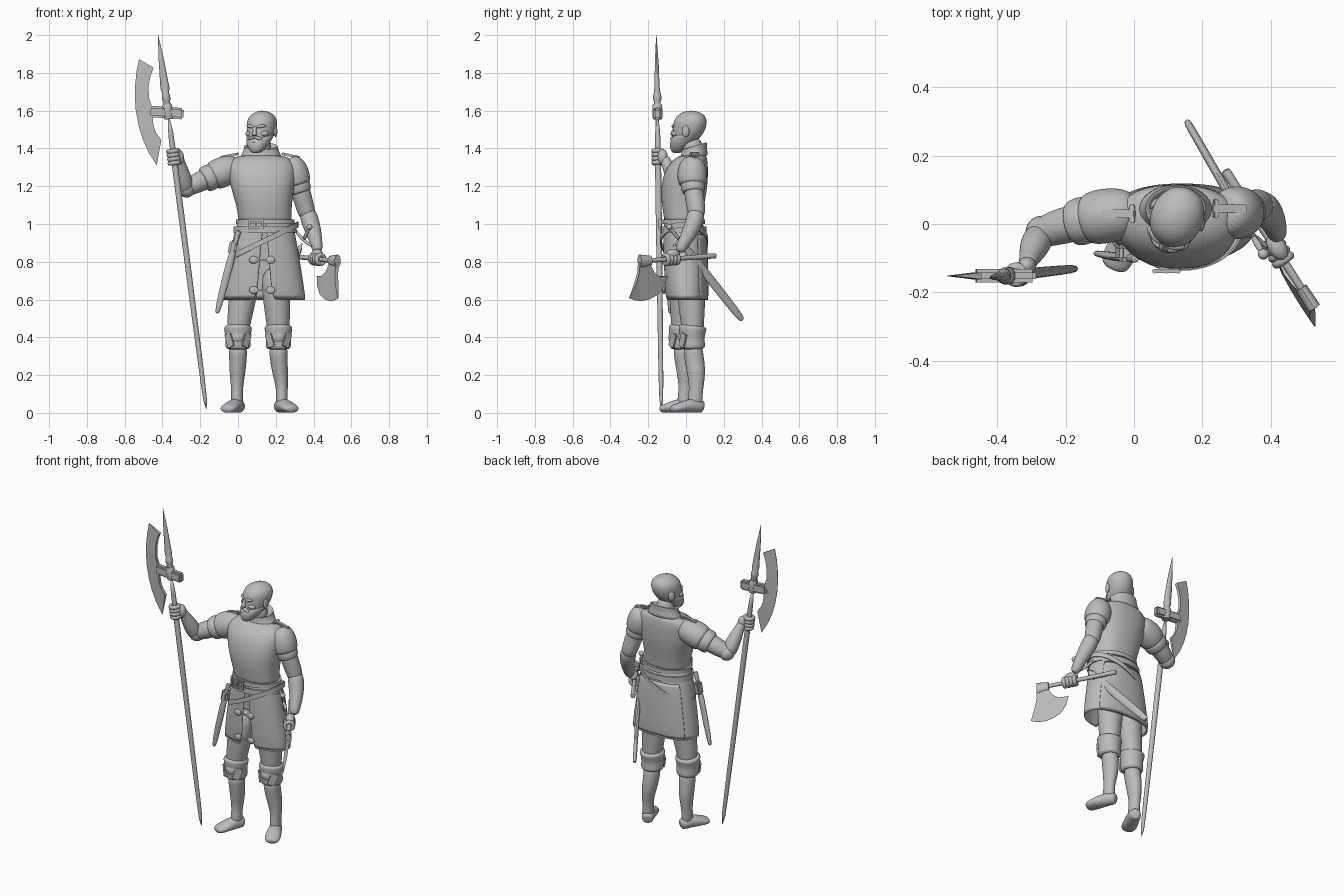
import bpy, bmesh, math
from mathutils import Vector, Matrix

if "Cube" in bpy.data.objects:
    bpy.data.objects.remove(bpy.data.objects["Cube"])

steel = bpy.data.materials.new("plain_grey")
steel.diffuse_color = (0.5, 0.5, 0.5, 1)
steel.use_nodes = True
steel.node_tree.nodes["Principled BSDF"].inputs["Base Color"].default_value = steel.diffuse_color
V = Vector


def finish(name, bm, M=None, sub=0, solid=0):
    bmesh.ops.recalc_face_normals(bm, faces=bm.faces[:])
    me = bpy.data.meshes.new(name)
    bm.to_mesh(me)
    bm.free()
    ob = bpy.data.objects.new(name, me)
    bpy.context.collection.objects.link(ob)
    me.materials.append(steel)
    if M:
        ob.matrix_world = M
    if solid:
        m = ob.modifiers.new("solid", 'SOLIDIFY')
        m.thickness, m.offset = solid, -1
    if sub:
        ob.modifiers.new("sub", 'SUBSURF').levels = sub
        ob.modifiers["sub"].render_levels = sub
    return ob


def skin(bm, rings, closed=True, caps=True):
    rows = [[bm.verts.new(p) for p in r] for r in rings]
    n = len(rows[0])
    for a, b in zip(rows, rows[1:]):
        for i in range(n if closed else n - 1):
            j = (i + 1) % n
            bm.faces.new((a[i], a[j], b[j], b[i]))
    if caps and closed:
        bm.faces.new(rows[0])
        bm.faces.new(rows[-1])


def tube(name, pts, n=16, sub=2):
    """Round or oval tube through (x, y, z, radius_side[, radius_up])."""
    P = [V(p[:3]) for p in pts]
    d = (P[-1] - P[0]).normalized()
    ref = V((0, 0, 1)) if abs(d.z) < 0.75 else V((0, -1, 0))
    rings = []
    for i, p in enumerate(pts):
        t = (P[min(i + 1, len(P) - 1)] - P[max(i - 1, 0)]).normalized()
        s = t.cross(ref).normalized()
        u = s.cross(t)
        a, b = p[3], p[-1]
        rings.append([P[i] + s * a * math.cos(k * math.tau / n) + u * b * math.sin(k * math.tau / n) for k in range(n)])
    bm = bmesh.new()
    skin(bm, rings)
    return finish(name, bm, sub=sub)


def loft(name, rings, n=32, e=2.3, tilt=0, a0=0, a1=360, M=None, sub=1, solid=0, gap=0):
    """Stack of rounded ovals (cx, cy, z, rx, ry); angles start at the front."""
    out = []
    full = a1 - a0 == 360 and not gap
    for k, (cx, cy, z, rx, ry) in enumerate(rings):
        g = gap * k / (len(rings) - 1)
        r = []
        for i in range(n):
            f = i / (n if full else n - 1)
            t = math.radians(a0 + g + (a1 - a0 - 2 * g) * f - 90)
            c, s = math.cos(t), math.sin(t)
            x = rx * math.copysign(abs(c) ** (2 / e), c)
            y = ry * math.copysign(abs(s) ** (2 / e), s)
            r.append((cx + x, cy + y, z + tilt * y))
        out.append(r)
    bm = bmesh.new()
    skin(bm, out, full, caps=not solid)
    return finish(name, bm, M, sub, solid)


def band(name, cx, cy, z, rx, ry, h, t=0.01, slope=0):
    """Belt around an oval, sloped along x."""
    bm = bmesh.new()
    prof = [(0, -h / 2), (t, -h / 2), (t, h / 2), (0, h / 2), (0, -h / 2)]
    rings = [[(cx + (rx + o) * math.cos(k * math.tau / 48), cy + (ry + o) * math.sin(k * math.tau / 48),
               z + v + slope * rx * math.cos(k * math.tau / 48)) for k in range(48)] for o, v in prof]
    skin(bm, rings, caps=False)
    bmesh.ops.remove_doubles(bm, verts=bm.verts[:], dist=1e-5)
    return finish(name, bm)


def ball(name, loc, r, M=None, rot=None):
    bm = bmesh.new()
    T = Matrix.Translation(loc) @ (rot or Matrix()) @ Matrix.Diagonal((*r, 1))
    bmesh.ops.create_uvsphere(bm, u_segments=20, v_segments=12, radius=1, matrix=T)
    return finish(name, bm, M)


def box(name, loc, size, rot=None):
    bm = bmesh.new()
    bmesh.ops.create_cube(bm, size=1, matrix=Matrix.Translation(loc) @ (rot or Matrix()) @ Matrix.Diagonal((*size, 1)))
    bmesh.ops.bevel(bm, geom=bm.edges[:], offset=min(size) * 0.25, segments=2, affect='EDGES')
    return finish(name, bm)


def blade(name, outer, inner, origin, u, thick, w=(0, 0, 1)):
    """Blade of quads between a sharp outer and a thick inner line (u, z)."""
    o, u, w = V(origin), V(u).normalized(), V(w)
    nrm = u.cross(w).normalized()
    at = lambda p, t: o + u * p[0] + w * p[1] + nrm * t
    bm = bmesh.new()
    skin(bm, [[at(a, .001), at(b, thick), at(b, -thick), at(a, -.001)] for a, b in zip(outer, inner)])
    return finish(name, bm)


def fist(name, c, axis, palm, gap=0.021):
    """Fingers curled around a handle, plus the palm."""
    axis = V(axis).normalized()
    R = axis.to_track_quat('Z', 'Y').to_matrix().to_4x4()
    for i in range(4):
        M = Matrix.Translation(V(c) + axis * gap * (i - 1.5)) @ R
        bm = bmesh.new()
        skin(bm, [[((.024 + .012 * math.cos(b)) * math.cos(a), (.024 + .012 * math.cos(b)) * math.sin(a), .0125 * math.sin(b))
                   for b in [j * math.tau / 10 for j in range(10)]] for a in [k * math.tau / 20 for k in range(21)]], caps=False)
        finish(name + "_finger", bm, M)
    ball(name + "_palm", V(c) + V(palm), (.027, .027, .042), rot=R)


def turn(a, axis):
    return Matrix.Rotation(a, 4, axis)


# torso, collar and neck
loft("breastplate", [(.145, -.015, 1.0, .148, .106), (.143, -.015, 1.035, .14, .1), (.137, -.017, 1.1, .147, .113),
     (.13, -.01, 1.2, .17, .125), (.125, .002, 1.28, .182, .115), (.122, .015, 1.325, .178, .1),
     (.122, .03, 1.352, .15, .08), (.122, .04, 1.368, .09, .065)])
loft("collar", [(.122, .037, 1.33, .12, .085), (.122, .038, 1.36, .107, .076), (.122, .042, 1.385, .094, .068),
     (.122, .044, 1.402, .09, .067), (.122, .044, 1.414, .09, .067), (.122, .044, 1.414, .08, .058), (.122, .044, 1.39, .07, .052)], tilt=.3, e=2)
tube("neck", [(.122, .04, 1.33, .06), (.122, .03, 1.47, .056)])
for x, y, a, s in ((-.045, .03, -.2, 1), (.28, .045, .2, -1)):
    box("shoulder_strap", (x, y, 1.362), (.1, .024, .014), turn(a, 'Y'))
    box("strap_buckle", (x + s * .04, y, 1.37), (.016, .055, .014), turn(a, 'Y'))

# bald bearded head, turned to the side
H = Matrix.Translation((.125, .018, 1.503)) @ turn(math.radians(-24), 'Z')
loft("head", [(0, -.045, -.1, .03, .03), (0, -.035, -.075, .055, .06), (0, -.015, -.04, .069, .078), (0, 0, 0, .076, .089),
     (0, .005, .04, .079, .091), (0, .01, .07, .066, .077), (0, .01, .09, .038, .046), (0, .01, .097, .01, .012)],
     n=24, e=2.1, M=H, sub=2)
loft("beard", [(0, -.075, -.128, .018, .018), (0, -.068, -.115, .038, .036), (0, -.05, -.085, .058, .06), (0, -.038, -.06, .067, .064),
     (0, -.02, -.04, .071, .068), (0, 0, -.02, .073, .06)], n=24, e=2.2, M=H)
tube_nose = loft("nose", [(0, -.09, -.038, .012, .008), (0, -.092, -.032, .017, .018), (0, -.09, -.022, .013, .019),
                          (0, -.083, 0, .009, .015), (0, -.078, .02, .011, .012)], n=12, e=2, M=H)
ball("lower_lip", (0, -.092, -.069), (.018, .013, .006), H)
for s in (-1, 1):
    ball("ear", (s * .076, .012, -.012), (.009, .02, .03), H, turn(s * .25, 'Z'))
    ball("brow", (s * .03, -.075, .014), (.028, .014, .009), H, turn(s * .35, 'Z') @ turn(s * -.15, 'Y'))
    ball("cheek", (s * .04, -.06, -.025), (.026, .024, .016), H)
    ball("moustache", (s * .02, -.084, -.05), (.027, .018, .01), H, turn(s * .4, 'Z') @ turn(s * .35, 'Y'))

# skirt, open at the front, with a back panel
SK = [(.145, -.015, 1.03, .14, .1), (.14, -.01, .95, .163, .112), (.14, -.005, .8, .188, .115), (.14, .002, .59, .223, .112)]
loft("skirt", SK, n=48, gap=8, solid=.012)
loft("skirt_back_panel", [(a, b, c, d + .007, e + .007) for a, b, c, d, e in SK[1:]], a0=125, a1=235, n=20, solid=.01)
for z, y in ((.81, -.125), (.65, -.12)):
    box("clasp_bar", (.128, y, z), (.1, .008, .012))
    for s in (-1, 1):
        ball("clasp_end", (.128 + s * .045, y + .003, z), (.024, .009, .02))

# belts and buckle
band("waist_rim", .145, -.015, 1.012, .141, .101, .025, .014)
band("waist_belt", .143, -.013, .97, .159, .113, .034, .008)
band("sling_belt", .138, -.01, .91, .174, .12, .03, .007, .5)
for dz in (-.02, .02):
    box("buckle_bar", (.095, -.137, 1.0 + dz), (.08, .012, .012))
for dx in (-.035, 0, .035):
    box("buckle_post", (.095 + dx, -.138, 1.0), (.012, .014, .06))

# legs, knee guards and boots
for side, hx, kx, ax, ky, ay, tx, ty in (("right", .035, .0, -.005, -.018, -.005, -.058, -.13), ("left", .2, .214, .232, .035, .05, .06, -.13)):
    tube(side + "_thigh", [(hx, ky * .5 + .01, .78, .08), (hx * .8 + kx * .2, ky * .8, .62, .077), (kx, ky, .46, .061), (kx, ky, .38, .055)])
    tube(side + "_knee_guard", [(kx, ky + .003, .465, .06), (kx, ky, .465, .077), (kx, ky, .44, .074), (kx, ky - .004, .4, .066),
                                (kx, ky, .36, .067), (kx, ky, .335, .066), (kx, ky, .335, .05)], n=20)
    ball(side + "_knee_cap", (kx, ky - .05, .4), (.036, .026, .035))
    for s in (-1, 1):
        box(side + "_knee_wing", (kx + s * .045, ky - .052, .385), (.045, .01, .075), turn(s * .7, 'Z') @ turn(s * .35, 'Y'))
    tube(side + "_boot_shaft", [(kx, ky, .36, .054), (kx, ky + .006, .3, .047, .052), (kx * .6 + ax * .4, ky * .6 + ay * .4 + .012, .23, .045, .052),
                                (ax, ay + .006, .15, .034, .04), (ax, ay, .1, .03, .037), (ax, ay - .002, .03, .036, .044)])
    F = [(-.32, .03, .022, .028), (-.22, .034, .036, .032), (.1, .04, .04, .04), (.45, .033, .046, .034), (.8, .024, .048, .024), (1, .018, .032, .016)]
    tube(side + "_foot", [(ax + tx * f, ay + ty * f, z, a, z) for f, z, a, b in F])

# raised arm holding the polearm
tube("right_pauldron", [(.01, .03, 1.29, .055), (-.03, .03, 1.292, .076), (-.08, .025, 1.277, .082), (-.13, .015, 1.253, .079), (-.14, .013, 1.248, .06)], n=20)
tube("right_pauldron_lame", [(-.11, .02, 1.262, .065), (-.15, .01, 1.246, .073), (-.178, .0, 1.234, .068), (-.184, -.001, 1.231, .055)], n=20)
tube("right_upper_arm", [(-.1, .02, 1.27, .055), (-.19, 0, 1.23, .056), (-.25, -.018, 1.2, .05), (-.285, -.03, 1.185, .04)])
ball("right_elbow", (-.272, -.026, 1.187), (.046, .05, .047))
tube("right_forearm", [(-.272, -.03, 1.17, .04), (-.285, -.05, 1.22, .047), (-.297, -.078, 1.275, .04), (-.308, -.105, 1.325, .028), (-.315, -.12, 1.36, .026)])
fist("right_hand", (-.341, -.148, 1.355), (-.129, -.0135, 1), (.028, .025, 0))

# lowered arm holding the hand axe
tube("left_pauldron", [(.26, .04, 1.335, .05), (.283, .035, 1.312, .072), (.299, .032, 1.265, .081), (.314, .034, 1.213, .075), (.317, .034, 1.203, .06)], n=20)
tube("left_pauldron_lame", [(.305, .034, 1.24, .06), (.32, .036, 1.2, .066), (.33, .04, 1.172, .062), (.332, .04, 1.165, .05)], n=20)
tube("left_upper_arm", [(.305, .03, 1.27, .05), (.335, .042, 1.16, .053), (.358, .055, 1.08, .049), (.373, .058, 1.03, .044)])
tube("left_forearm", [(.362, .058, 1.08, .044), (.38, .048, 1.02, .049), (.4, .022, .96, .043), (.415, -.01, .9, .033), (.422, -.04, .85, .028)])
A0, A1 = V((.265, .16, .832)), V((.53, -.25, .802))
AD = (A1 - A0).normalized()
fist("left_hand", A0 + AD * .285, AD, (0, .01, .026))

# hand axe
tube("axe_handle", [(*A0, .017), (*(A0 + AD * .02), .014), (*(A0 + AD * .25), .012), (*A1, .014)], n=12, sub=1)
tube("axe_socket", [(*(A1 - AD * .075), .018, .026), (*(A1 - AD * .005), .02, .036)], n=12, sub=0)
E = [(-.3, .607), (-.27, .596), (-.235, .592), (-.19, .602), (-.145, .628), (-.115, .668), (-.095, .725)]
I = [(-.27, .68), (-.252, .74), (-.248, .795), (-.225, .8), (-.195, .795), (-.172, .745), (-.142, .722)]
k = 1 / abs(AD.y)
w = V((.17, 0, 1))
blade("axe_blade", [((.16 - y) * k, z - .8) for y, z in E], [((.16 - y) * k, z - .8) for y, z in I],
      (.265, .16, .8), (AD.x, AD.y, 0), .01, w)

# polearm
pole = lambda z, dx=0: (-.165 - .129 * z + dx, -.13 - .0135 * z, z)
tube("polearm_shaft", [(*pole(0), .012), (*pole(.3), .014), (*pole(1.0), .017), (*pole(1.62), .018)], n=12, sub=1)
tube("spear_point", [(*pole(1.6), .02), (*pole(1.65), .018), (*pole(1.66), .022), (*pole(1.68), .022), (*pole(1.69), .018),
                     (*pole(1.72), .024, .014), (*pole(1.87), .014, .009), (*pole(2.0), .001)], n=12, sub=0)
box("polearm_head_bracket", pole(1.59, -.01), (.185, .04, .06), turn(.07, 'Y'))
tube("bracket_collar", [(*pole(1.555), .022), (*pole(1.565), .026), (*pole(1.625), .026), (*pole(1.635), .022)], n=16, sub=0)
blade("polearm_blade", [(-.524, 1.873), (-.537, 1.81), (-.544, 1.74), (-.546, 1.67), (-.541, 1.6), (-.526, 1.52), (-.505, 1.45), (-.474, 1.38), (-.43, 1.31)],
      [(-.447, 1.828), (-.463, 1.785), (-.473, 1.73), (-.472, 1.67), (-.452, 1.61), (-.45, 1.56), (-.448, 1.52), (-.432, 1.48), (-.406, 1.445)], (0, -.152, 0), (1, 0, 0), .01)

# sheathed sword on the left hip
S0, S1 = V((.155, .3, .49)), V((.345, -.03, .91))
SD = (S1 - S0).normalized()
tube("sword_scabbard", [(*S0, .011, .012), (*(S0 + SD * .02), .012, .024), (*(S0 + SD * .3), .013, .025), (*S1, .013, .026)], n=12, sub=1)
tube("sword_grip", [(*S1, .012), (*(S1 + SD * .1), .011)], n=10, sub=1)
ball("sword_pommel", S1 + SD * .1, (.016, .016, .016))
G = V((.5, -.35, -.5)).normalized()
tube("sword_guard", [(*(S1 - G * .1 + SD * .02), .007), (*S1, .011), (*(S1 + G * .07 + SD * .02), .007)], n=10, sub=1)

# dagger and pouch on the right hip
tube("dagger_sheath", [(-.112, -.085, .525, .007), (-.105, -.087, .55, .018, .01), (-.06, -.095, .73, .021, .013), (-.02, -.1, .88, .022, .014)], n=12, sub=1)
tube("dagger_grip", [(-.02, -.1, .88, .014), (.0, -.1, .95, .013), (.004, -.1, .965, .017)], n=10, sub=1)
box("belt_pouch", (-.028, -.085, .875), (.042, .05, .08), turn(.2, 'Y'))

# smooth shading with sharp edges kept
bpy.ops.object.select_all(action='SELECT')
bpy.context.view_layer.objects.active = bpy.context.selected_objects[0]
bpy.ops.object.shade_smooth_by_angle(angle=math.radians(42))
